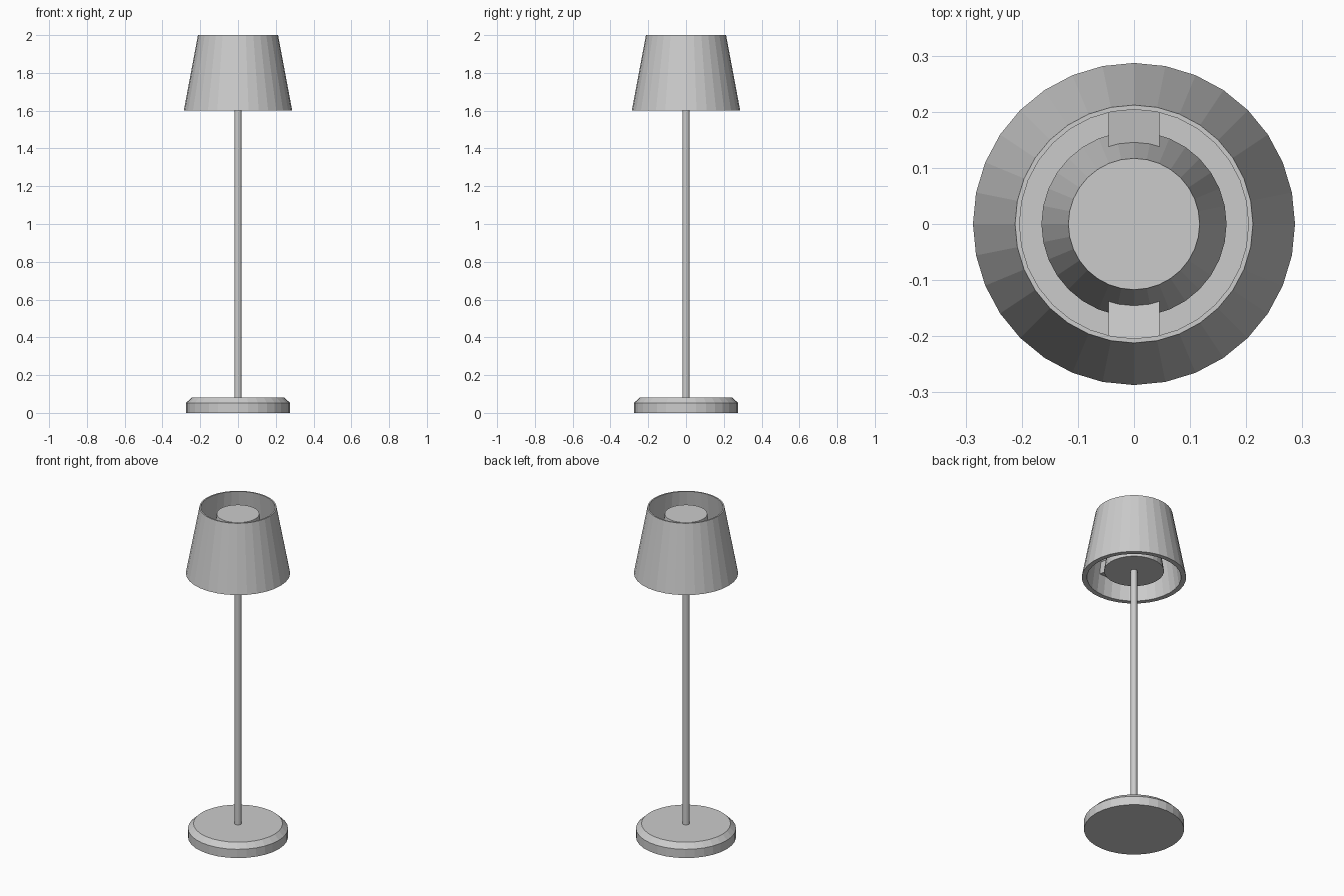
import bpy, bmesh
from math import sin, cos, pi

if "Cube" in bpy.data.objects:
    bpy.data.objects.remove(bpy.data.objects["Cube"])

SIDES = 32


def make_object(name, bm):
    bmesh.ops.remove_doubles(bm, verts=bm.verts, dist=1e-5)
    bmesh.ops.recalc_face_normals(bm, faces=bm.faces)
    mesh = bpy.data.meshes.new(name)
    bm.to_mesh(mesh)
    bm.free()
    obj = bpy.data.objects.new(name, mesh)
    bpy.context.collection.objects.link(obj)
    return obj


def lathe(name, profile, sides=SIDES, closed=False):
    """Turn a (radius, z) profile around z; open profiles are capped."""
    bm = bmesh.new()
    rings = [[bm.verts.new((r * sin(2 * pi * i / sides), r * cos(2 * pi * i / sides), z))
              for i in range(sides)] for r, z in profile]
    pairs = list(zip(rings, rings[1:]))
    if closed:
        pairs.append((rings[-1], rings[0]))
    else:
        bm.faces.new(rings[0])
        bm.faces.new(rings[-1])
    for a, b in pairs:
        for i in range(sides):
            j = (i + 1) % sides
            bm.faces.new((a[i], a[j], b[j], b[i]))
    return make_object(name, bm)


def bracket(name, side):
    """Slightly tilted block joining the light housing to the shade wall."""
    profile = [(0.14, 1.695), (0.255, 1.715), (0.245, 1.787), (0.13, 1.767)]
    bm = bmesh.new()
    face = bm.faces.new([bm.verts.new((-0.045, side * y, z)) for y, z in profile])
    new = bmesh.ops.extrude_face_region(bm, geom=[face])["geom"]
    verts = [v for v in new if isinstance(v, bmesh.types.BMVert)]
    bmesh.ops.translate(bm, verts=verts, vec=(0.09, 0, 0))
    # the extrusion keeps the start face, so the block is closed
    return make_object(name, bm)


# Weighted base with chamfered top edge
lathe("base", [(0.275, 0), (0.275, 0.053), (0.245, 0.082)])

# Thin upright pole
lathe("pole", [(0.019, 0.07), (0.019, 1.66)])

# Tapered light housing inside the shade
lathe("light_housing", [(0.165, 1.64), (0.117, 1.96)])

# Hollow tapered shade, wall thicker at the bottom
lathe("shade", [(0.287, 1.6), (0.212, 2.0), (0.204, 2.0), (0.259, 1.6)], closed=True)

# Brackets front and back
for name, side in (("front_bracket", -1), ("back_bracket", 1)):
    bracket(name, side)
